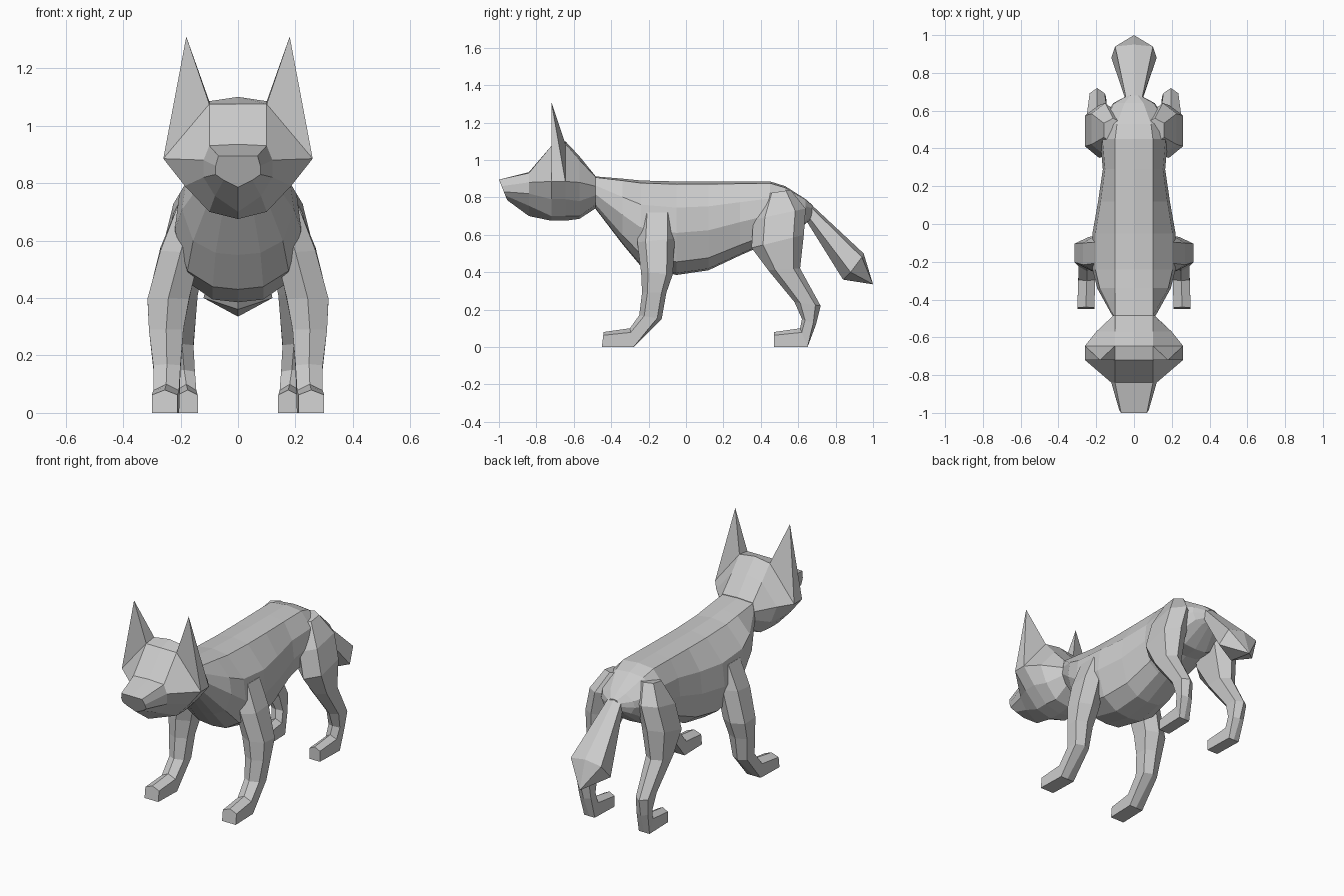
import bpy, bmesh


def finish(name, bm, mirror=False):
    bmesh.ops.recalc_face_normals(bm, faces=bm.faces)
    mesh = bpy.data.meshes.new(name)
    bm.to_mesh(mesh)
    bm.free()
    obj = bpy.data.objects.new(name, mesh)
    bpy.context.collection.objects.link(obj)
    if mirror:
        mod = obj.modifiers.new("Mirror", 'MIRROR')
        mod.use_axis[0] = True
        mod.use_mirror_merge = False
    return obj


def loft(name, rings, tip=None, mirror=False):
    """Skin a series of closed rings; end in a cap or a tip point."""
    bm = bmesh.new()
    loops = [[bm.verts.new(p) for p in ring] for ring in rings]
    n = len(loops[0])
    for a, b in zip(loops, loops[1:]):
        for i in range(n):
            j = (i + 1) % n
            bm.faces.new((a[i], a[j], b[j], b[i]))
    bm.faces.new(loops[0])
    if tip:
        t = bm.verts.new(tip)
        for i in range(n):
            bm.faces.new((loops[-1][i], loops[-1][(i + 1) % n], t))
    else:
        bm.faces.new(loops[-1])
    return finish(name, bm, mirror)


def whole(half):
    """Complete a half ring (top centre to bottom centre) symmetrically."""
    return half + [(-x, y, z) for x, y, z in reversed(half[1:-1])]


def body_ring(y, w, tw, zt, zb):
    h = zt - zb
    return whole([(0, y, zt), (tw, y, zt - .03 * h), (w * .93, y, zt - .28 * h),
                  (w, y, zt - .55 * h), (w * .8, y, zt - .86 * h),
                  (w * .4, y, zb + .02 * h), (0, y, zb)])


def leg_ring(yf, zf, yb, zb, x0, x1):
    """Six-sided leg section from a front point to a back (or sole) point."""
    t2 = 1.0 if zb == 0 else .8
    def at(x, t):
        return (x, yf + (yb - yf) * t, zf + (zb - zf) * t)
    m = (x0 + x1) / 2
    return [at(m, 0), at(x1, .22), at(x1, t2), at(m, 1), at(x0, t2), at(x0, .22)]


# Body: y, half width, back strip half width, top, bottom
loft("body", [body_ring(*r) for r in [
    (-.485, .115, .10, .912, .74),
    (-.34, .195, .10, .90, .55),
    (-.24, .22, .10, .89, .43),
    (-.05, .22, .10, .885, .385),
    (.12, .19, .10, .885, .41),
    (.29, .165, .10, .885, .49),
    (.45, .18, .10, .885, .56),
    (.53, .185, .09, .86, .57),
    (.64, .11, .05, .79, .66),
    (.68, .035, .02, .755, .69)]])

# Head: y, backward slant, half section (x, z)
head = [
    (-.485, 0, [(0, .915), (.10, .91), (.11, .86), (.11, .81), (.08, .76), (0, .74)]),
    (-.57, 0, [(0, 1.02), (.10, 1.0), (.20, .88), (.16, .78), (.09, .70), (0, .685)]),
    (-.645, 0, [(0, 1.1), (.10, 1.085), (.26, .885), (.185, .79), (.10, .70), (0, .675)]),
    (-.72, 0, [(0, 1.075), (.10, 1.075), (.26, .885), (.185, .79), (.10, .70), (0, .675)]),
    (-.84, 0, [(0, .935), (.10, .93), (.12, .88), (.12, .82), (.08, .755), (0, .70)]),
    (-1.0, .4, [(0, .895), (.068, .895), (.078, .86), (.078, .83), (.05, .81), (0, .785)])]
loft("head", [whole([(x, y + s * (.895 - z), z) for x, z in half])
              for y, s, half in head])

# Ears: tall pyramids on the sides of the skull
loft("ears", [[(.10, -.72, 1.075), (.26, -.72, .885),
               (.26, -.645, .885), (.10, -.645, 1.085)]],
     tip=(.18, -.72, 1.31), mirror=True)

# Front legs with paws
loft("front_legs", [leg_ring(*r) for r in [
    (-.25, .72, -.06, .72, .08, .21),
    (-.26, .56, -.06, .58, .13, .27),
    (-.24, .40, -.07, .39, .17, .315),
    (-.235, .29, -.105, .29, .19, .31),
    (-.25, .17, -.13, .15, .20, .295),
    (-.30, .10, -.28, 0, .205, .295),
    (-.44, .08, -.45, 0, .21, .30)]], mirror=True)

# Hind legs with thighs, hocks and paws
loft("hind_legs", [leg_ring(*r) for r in [
    (.43, .82, .56, .84, .06, .16),
    (.36, .68, .64, .74, .08, .225),
    (.35, .53, .63, .60, .11, .26),
    (.44, .41, .61, .42, .14, .25),
    (.58, .24, .72, .22, .155, .235),
    (.62, .15, .695, .12, .15, .225),
    (.61, .10, .65, 0, .145, .215),
    (.47, .08, .47, 0, .14, .21)]], mirror=True)

# Tail: flares from the rump and ends in a point
loft("tail", [
    whole([(0, .65, .78), (.04, .655, .76), (.04, .645, .71), (0, .64, .68)]),
    whole([(0, .95, .50), (.10, .94, .48), (.12, .88, .40), (0, .84, .36)])],
    tip=(0, 1.0, .335))
